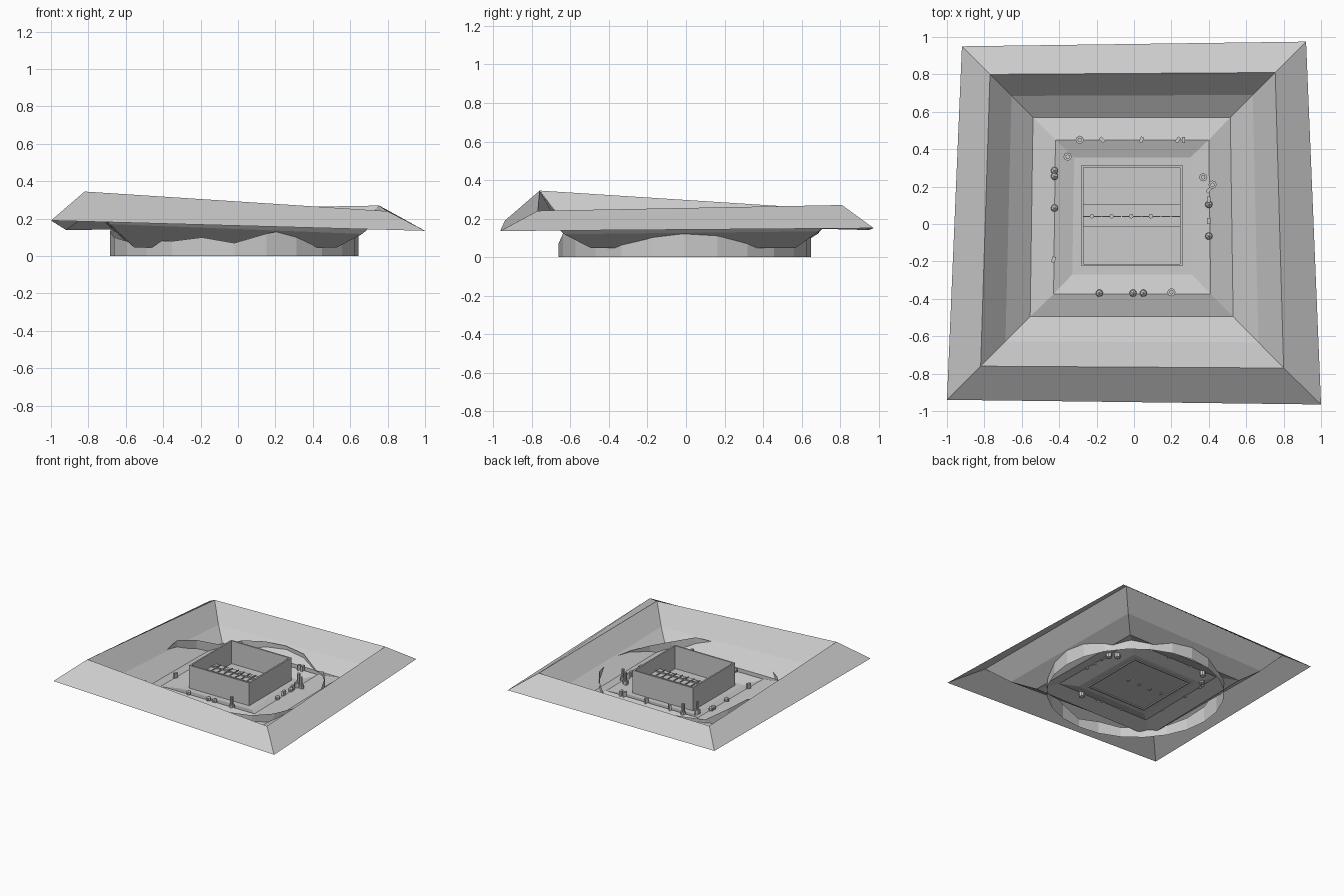
import bpy, bmesh, math
from mathutils import Matrix, Vector

cube = bpy.data.objects.get("Cube")
if cube:
    bpy.data.objects.remove(cube, do_unlink=True)

grey = bpy.data.materials.new("stone_grey")
grey.use_nodes = True
grey.diffuse_color = (0.6, 0.6, 0.6, 1)
grey.node_tree.nodes["Principled BSDF"].inputs["Base Color"].default_value = (0.6, 0.6, 0.6, 1)


def finish(bm, name):
    mesh = bpy.data.meshes.new(name)
    bm.to_mesh(mesh)
    bm.free()
    mesh.materials.append(grey)
    obj = bpy.data.objects.new(name, mesh)
    bpy.context.collection.objects.link(obj)
    return obj


def bridge(bm, a, b):
    for i in range(len(a)):
        j = (i + 1) % len(a)
        bm.faces.new((a[i], a[j], b[j], b[i]))


def add_box(bm, centre, size, turn=0):
    m = Matrix.Translation(centre) @ Matrix.Rotation(turn, 4, "Z") @ Matrix.Diagonal((*size, 1))
    bmesh.ops.create_cube(bm, size=1, matrix=m)


def add_cylinder(bm, x, y, z0, z1, radius, sides=8):
    bmesh.ops.create_cone(bm, cap_ends=True, segments=sides, radius1=radius, radius2=radius,
                          depth=z1 - z0, matrix=Matrix.Translation((x, y, (z0 + z1) / 2)))


# Terrain: square rings running from the outer skirt over the ridge into the bowl
skirt = [(-1, -.94, .19), (1, -.965, .135), (.92, .975, .15), (-.92, .95, .14)]
ridge = [(-.82, -.76, .345), (.8, -.77, .24), (.755, .81, .27), (-.77, .8, .245)]
foot = [(-.555, -.495, .047), (.53, -.495, .047), (.515, .57, .047), (-.54, .57, .047)]
berm = [(-.43, -.375, .085), (.41, -.375, .085), (.4, .45, .085), (-.42, .45, .085)]
floor = [(-.33, -.27, .052), (.31, -.27, .052), (.3, .355, .052), (-.32, .355, .052)]
slope = []
for r, f in zip(ridge, foot):
    p = Vector(r).lerp(Vector(f), .5)
    p.z -= .025
    slope.append(p)
bm = bmesh.new()
rings = [[bm.verts.new(p) for p in ring] for ring in (skirt, ridge, slope, foot, berm, floor)]
for a, b in zip(rings, rings[1:]):
    bridge(bm, a, b)
bm.faces.new(rings[-1])
finish(bm, "terrain")

# Round curtain with an uneven top
tops = [.12, .11, .15, .12, .05, .12, .13, .13, .12, .09, .15, .19,
        .13, .10, .08, .08, .08, .10, .07, .12, .15, .12, .11, .11]
bm = bmesh.new()
low, high = [], []
for i, z in enumerate(tops):
    t = math.tau * i / len(tops)
    x, y = .665 * math.cos(t) - .02, .655 * math.sin(t) - .007
    low.append(bm.verts.new((x, y, 0)))
    high.append(bm.verts.new((x, y, z)))
bridge(bm, low, high)
finish(bm, "curtain_wall")

# Hollow square enclosure
bm = bmesh.new()
cx, cy = -.012, .045
loops = []
for half, z in ((.27, .044), (.27, .237), (.258, .237), (.258, .044)):
    loops.append([bm.verts.new((cx + sx * half, cy + sy * half, z))
                  for sx, sy in ((-1, -1), (1, -1), (1, 1), (-1, 1))])
for i in range(4):
    bridge(bm, loops[i], loops[(i + 1) % 4])
finish(bm, "enclosure_walls")

# Walkway across the enclosure, with its bars and posts
bm = bmesh.new()
add_box(bm, (cx, cy, .12), (.516, .116, .012))
finish(bm, "walkway")
bm = bmesh.new()
add_box(bm, (cx, cy - .004, .131), (.516, .005, .01))
for i in range(10):
    add_box(bm, (-.278 + i * .0528, cy, .13), (.005, .116, .008))
finish(bm, "walkway_bars")
bm = bmesh.new()
for i in range(4):
    add_cylinder(bm, -.225 + i * .105, cy - .004, .045, .145, .012)
finish(bm, "walkway_posts")

# Slim towers on wide bases
bm = bmesh.new()
for x, y in ((-.29, .45), (-.355, .36), (.37, .25), (.42, .21), (.2, -.365)):
    add_cylinder(bm, x, y, .045, .1, .022)
    add_cylinder(bm, x, y, .1, .165, .012)
finish(bm, "towers")

# Faceted boulders along the berm
bm = bmesh.new()
for x, y in ((-.425, .285), (-.425, .255), (-.425, .085), (.4, -.065), (.4, .105),
             (-.185, -.37), (-.005, -.37), (.05, -.37)):
    bmesh.ops.create_icosphere(bm, subdivisions=1, radius=.022,
                               matrix=Matrix.Translation((x, y, .095)))
finish(bm, "boulders")

# Small upright slabs along the berm
bm = bmesh.new()
for x, y, turn in ((-.17, .45, .8), (.04, .45, -.4), (.235, .45, -.6), (.265, .45, 0),
                   (-.43, -.19, -.3), (.4, .18, -.7), (.4, .13, 0), (.4, .015, 0)):
    add_box(bm, (x, y, .1), (.018, .032, .045), turn)
finish(bm, "slabs")
